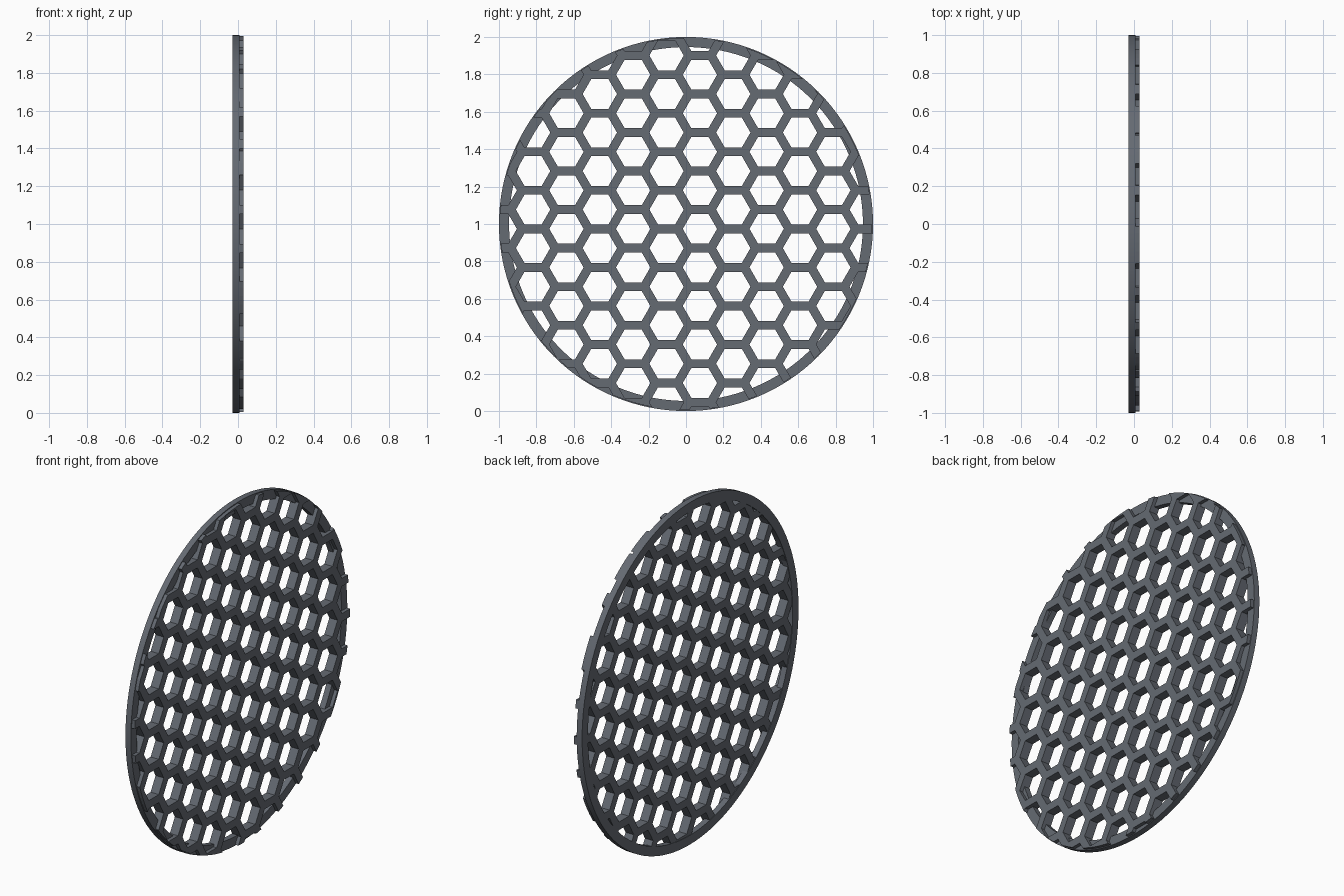
import bpy, bmesh
from math import cos, sin, pi, sqrt

if "Cube" in bpy.data.objects:
    bpy.data.objects.remove(bpy.data.objects["Cube"])

R_OUT, R_IN = 1.0, 0.946
PITCH, BAR = 0.206, 0.047           # cell spacing across flats, bar width
Y0, Z0 = -0.104, 1.077              # centre of one cell
SEG = 128


def finish(bm, name):
    bmesh.ops.recalc_face_normals(bm, faces=bm.faces)
    me = bpy.data.meshes.new(name)
    bm.to_mesh(me)
    bm.free()
    ob = bpy.data.objects.new(name, me)
    bpy.context.collection.objects.link(ob)
    return ob


def extrude_x(bm, depth):
    # thicken a flat sheet along x
    res = bmesh.ops.extrude_face_region(bm, geom=bm.faces[:], use_keep_orig=True)
    moved = [g for g in res["geom"] if isinstance(g, bmesh.types.BMVert)]
    bmesh.ops.translate(bm, verts=moved, vec=(depth, 0, 0))


def loop(bm, x, y, z, r, n):
    return [bm.verts.new((x, y + r * cos(2 * pi * i / n), z + r * sin(2 * pi * i / n)))
            for i in range(n)]


def frame(bm, x, y, z, r1, r2, n):
    a, b = loop(bm, x, y, z, r1, n), loop(bm, x, y, z, r2, n)
    for i in range(n):
        j = (i + 1) % n
        bm.faces.new((a[i], a[j], b[j], b[i]))


# outer rim
bm = bmesh.new()
frame(bm, -0.028, 0, 1, R_OUT, R_IN, SEG)
extrude_x(bm, 0.035)
rim = finish(bm, "rim")

# honeycomb mesh
bm = bmesh.new()
for c in range(-7, 9):
    y = Y0 + c * PITCH * sqrt(3) / 2
    for k in range(-7, 8):
        z = Z0 + (k + 0.5 * (c % 2)) * PITCH
        if (y * y + (z - 1) ** 2) < 1.2 ** 2:
            frame(bm, -0.025, y, z, PITCH / sqrt(3), (PITCH - BAR) / sqrt(3), 6)
bmesh.ops.remove_doubles(bm, verts=bm.verts, dist=0.002)
extrude_x(bm, 0.053)
comb = finish(bm, "honeycomb")

# round cutter trims the honeycomb to the rim
bm = bmesh.new()
bm.faces.new(loop(bm, -0.1, 0, 1, R_OUT - 0.005, SEG))
extrude_x(bm, 0.2)
cutter = finish(bm, "trim_cutter")
cutter.hide_render = True

mod = comb.modifiers.new("trim", "BOOLEAN")
mod.operation = "INTERSECT"
mod.solver = "EXACT"
mod.object = cutter
bpy.context.view_layer.objects.active = comb
bpy.ops.object.modifier_apply(modifier=mod.name)
bpy.data.objects.remove(cutter)

# dark slate finish
mat = bpy.data.materials.new("slate")
mat.diffuse_color = (0.13, 0.145, 0.17, 1)
mat.use_nodes = True
mat.node_tree.nodes["Principled BSDF"].inputs["Base Color"].default_value = mat.diffuse_color
for ob in (rim, comb):
    ob.data.materials.clear()
    ob.data.materials.append(mat)

# smooth the round rim, keep hard edges
bpy.ops.object.select_all(action="DESELECT")
rim.select_set(True)
bpy.context.view_layer.objects.active = rim
bpy.ops.object.shade_smooth_by_angle()
